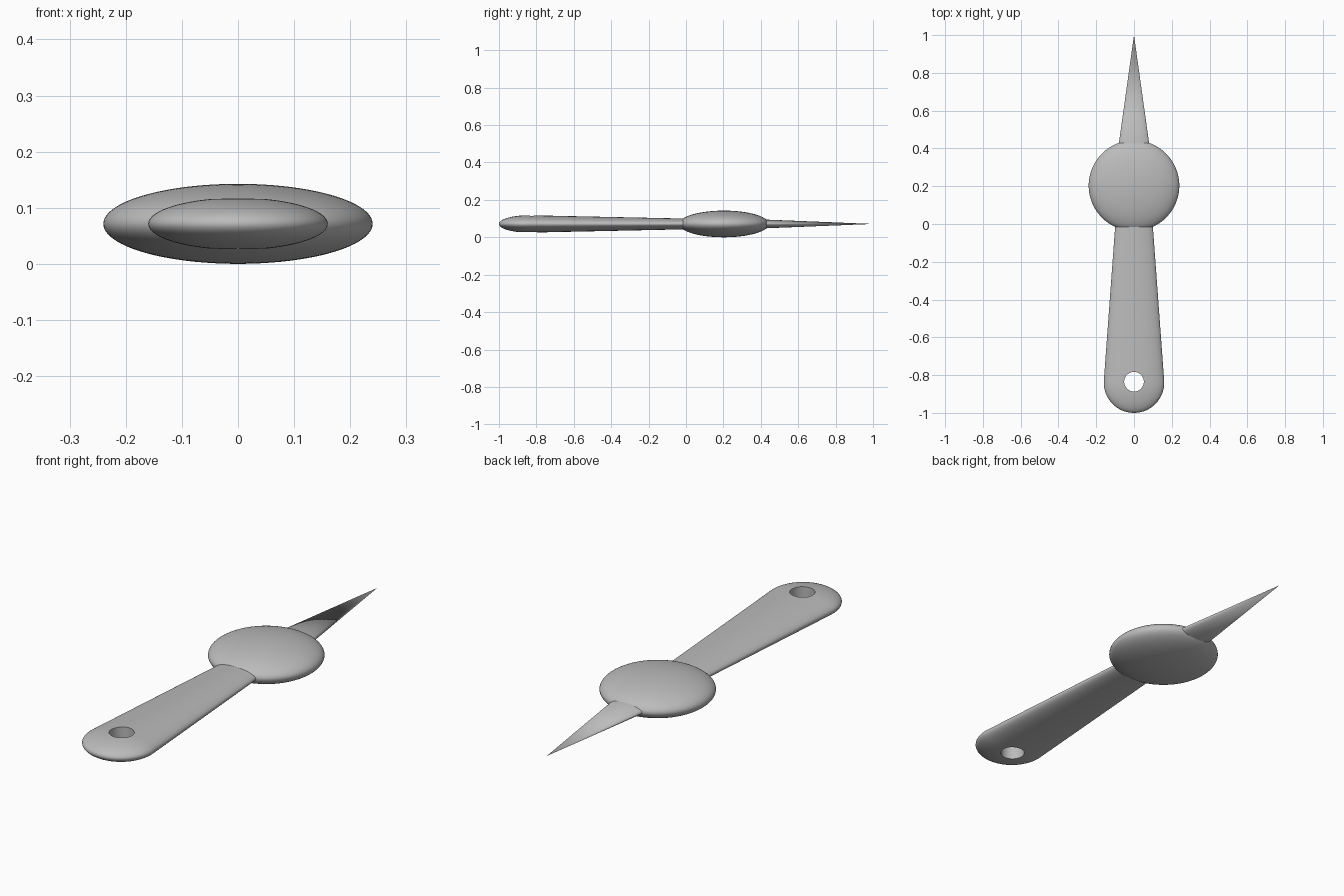
import bpy, bmesh, math

if "Cube" in bpy.data.objects:
    bpy.data.objects.remove(bpy.data.objects["Cube"])

MID_Z = 0.0713
grey = bpy.data.materials.new("plain_grey")
grey.diffuse_color = (0.5, 0.5, 0.5, 1)
grey.use_nodes = True
grey.node_tree.nodes["Principled BSDF"].inputs["Base Color"].default_value = grey.diffuse_color


def revolve(name, profile, flatten, segments=96):
    """Spin a (y, radius) profile about the long axis, then flatten it in z."""
    bm = bmesh.new()
    rings = []
    for y, r in profile:
        if r < 1e-5:
            rings.append([bm.verts.new((0, y, MID_Z))])
            continue
        ring = []
        for i in range(segments):
            a = 2 * math.pi * i / segments
            ring.append(bm.verts.new((r * math.cos(a), y,
                                      MID_Z + r * flatten * math.sin(a))))
        rings.append(ring)
    for a, b in zip(rings, rings[1:]):
        for i in range(segments):
            j = (i + 1) % segments
            corners = [a[i % len(a)], a[j % len(a)], b[j % len(b)], b[i % len(b)]]
            bm.faces.new(list(dict.fromkeys(corners)))
    for ring in (rings[0], rings[-1]):
        if len(ring) > 1:
            bm.faces.new(ring)
    bmesh.ops.recalc_face_normals(bm, faces=bm.faces)
    mesh = bpy.data.meshes.new(name)
    bm.to_mesh(mesh)
    bm.free()
    obj = bpy.data.objects.new(name, mesh)
    bpy.context.collection.objects.link(obj)
    mesh.materials.append(grey)
    return obj


def smooth(obj):
    bpy.ops.object.select_all(action='DESELECT')
    obj.select_set(True)
    bpy.context.view_layer.objects.active = obj
    bpy.ops.object.shade_smooth_by_angle(angle=math.radians(35))


def arc(centre, radius, start, end, steps):
    """Circle arc as (y, radius) points; angle 0 points toward the front."""
    points = []
    for i in range(steps + 1):
        a = math.radians(start + (end - start) * i / steps)
        points.append((centre - radius * math.cos(a), abs(radius * math.sin(a))))
    return points


# Flattened round body
body = revolve("body", arc(0.203, 0.24, 0, 180, 48), 0.297)

# Tapered handle with a rounded end tangent to its sides
handle = revolve("handle", arc(-0.84, 0.16, 0, 94.2, 24) + [(0.06, 0.0945)], 0.29)

# Hanging hole through the handle end
bpy.ops.mesh.primitive_cylinder_add(vertices=64, radius=0.052, depth=0.4,
                                    location=(0, -0.835, MID_Z))
cutter = bpy.context.object
cutter.name = "hole_cutter"
cutter.data.materials.append(grey)
cut = handle.modifiers.new("hanging_hole", 'BOOLEAN')
cut.operation = 'DIFFERENCE'
cut.solver = 'EXACT'
cut.object = cutter
bpy.context.view_layer.objects.active = handle
bpy.ops.object.modifier_apply(modifier=cut.name)
bpy.data.objects.remove(cutter)

# Pointed spike
spike = revolve("spike", [(0.36, 0.0895), (1.0, 0.0)], 0.29)

for part in (body, handle, spike):
    smooth(part)
